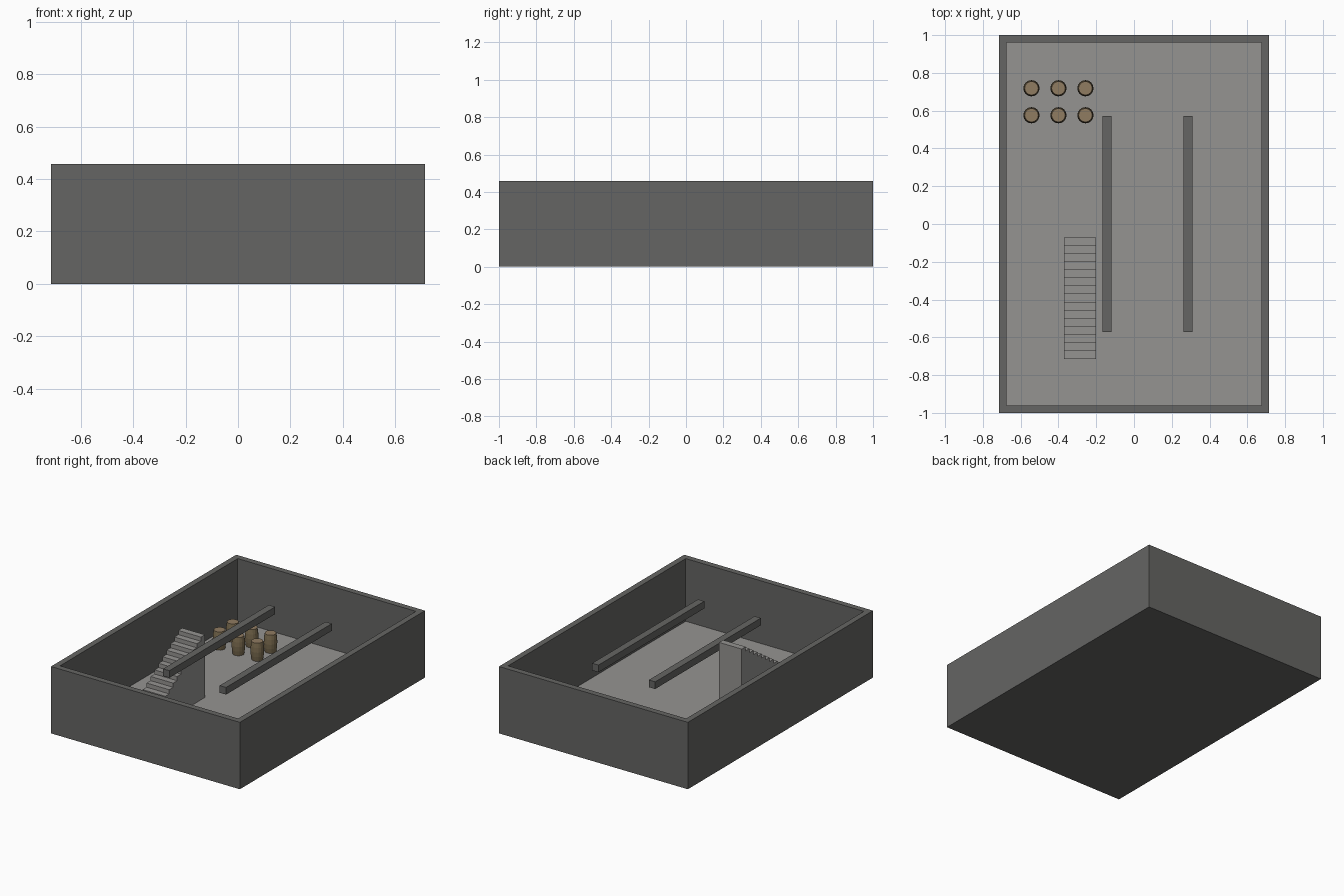
import bpy, bmesh, math

if "Cube" in bpy.data.objects:
    bpy.data.objects.remove(bpy.data.objects["Cube"])

U = 1 / 7          # one design unit
FLOOR = 0.2 * U    # floor top height
HEIGHT = 3.2 * U   # wall height


def material(name, rgb):
    m = bpy.data.materials.new(name)
    m.diffuse_color = (*rgb, 1)
    m.use_nodes = True
    m.node_tree.nodes["Principled BSDF"].inputs["Base Color"].default_value = m.diffuse_color
    return m


STONE = material("dark_stone", (0.13, 0.13, 0.125))
PAVING = material("paving", (0.30, 0.295, 0.285))
STAVES = material("barrel_wood", (0.20, 0.15, 0.08))
LID = material("lid_wood", (0.28, 0.20, 0.12))


def finish(bm, name, mats):
    bmesh.ops.recalc_face_normals(bm, faces=bm.faces)
    me = bpy.data.meshes.new(name)
    bm.to_mesh(me)
    bm.free()
    ob = bpy.data.objects.new(name, me)
    bpy.context.collection.objects.link(ob)
    for m in mats:
        me.materials.append(m)
    return ob


def cube(bm, lo, hi):
    vs = bmesh.ops.create_cube(bm, size=1)["verts"]
    for v in vs:
        for i in range(3):
            v.co[i] = hi[i] if v.co[i] > 0 else lo[i]


# Room: a block with its top inset for the wall thickness and sunk to the floor
bm = bmesh.new()
cube(bm, (-5 * U, -1, 0), (5 * U, 1, HEIGHT))
bm.normal_update()
top = max(bm.faces, key=lambda f: f.calc_center_median().z)
bmesh.ops.inset_region(bm, faces=[top], thickness=0.4 * U)
sunk = bmesh.ops.extrude_discrete_faces(bm, faces=[top])["faces"][0]
for v in sunk.verts:
    v.co.z = FLOOR
sunk.material_index = 1
finish(bm, "room_walls_and_floor", [STONE, PAVING])

# Ceiling beams
for name, x in (("left_beam", -1 * U), ("right_beam", 2 * U)):
    bm = bmesh.new()
    cube(bm, (x - 0.024, -4 * U, 0.375), (x + 0.024, 4 * U, 0.424))
    finish(bm, name, [STONE])

# Solid staircase: stepped side profile extruded across its width
STEPS, RUN, RISE = 15, 0.3 * U, 0.2 * U
y0 = -5 * U
profile = [(y0, FLOOR)]
for i in range(STEPS):
    z = FLOOR + (i + 1) * RISE
    profile += [(y0 + i * RUN, z), (y0 + (i + 1) * RUN, z)]
profile.append((y0 + STEPS * RUN, FLOOR))
bm = bmesh.new()
side = bm.faces.new([bm.verts.new((-2.6 * U, y, z)) for y, z in profile])
ext = bmesh.ops.extrude_face_region(bm, geom=[side])["geom"]
for v in ext:
    if isinstance(v, bmesh.types.BMVert):
        v.co.x = -1.4 * U
finish(bm, "staircase", [PAVING])


# Barrels: bulged sixteen-sided bodies with flat lids
def barrel(name, x, y, sides=16, h=0.125):
    bm = bmesh.new()
    rings = []
    for t, r in ((0, 0.036), (0.25, 0.041), (0.5, 0.043), (0.75, 0.041), (1, 0.036)):
        rings.append([bm.verts.new((x + r * math.cos(math.tau * k / sides),
                                    y + r * math.sin(math.tau * k / sides),
                                    FLOOR + h * t)) for k in range(sides)])
    for a, b in zip(rings, rings[1:]):
        for k in range(sides):
            n = (k + 1) % sides
            bm.faces.new((a[k], a[n], b[n], b[k]))
    for ring in (rings[0], rings[-1]):
        bm.faces.new(ring).material_index = 1
    finish(bm, name, [STAVES, LID])


for row, y in enumerate((4, 5)):
    for col, x in enumerate((-3.8, -2.8, -1.8)):
        barrel(f"barrel_{row + 1}_{col + 1}", x * U, (y + 0.03) * U)
